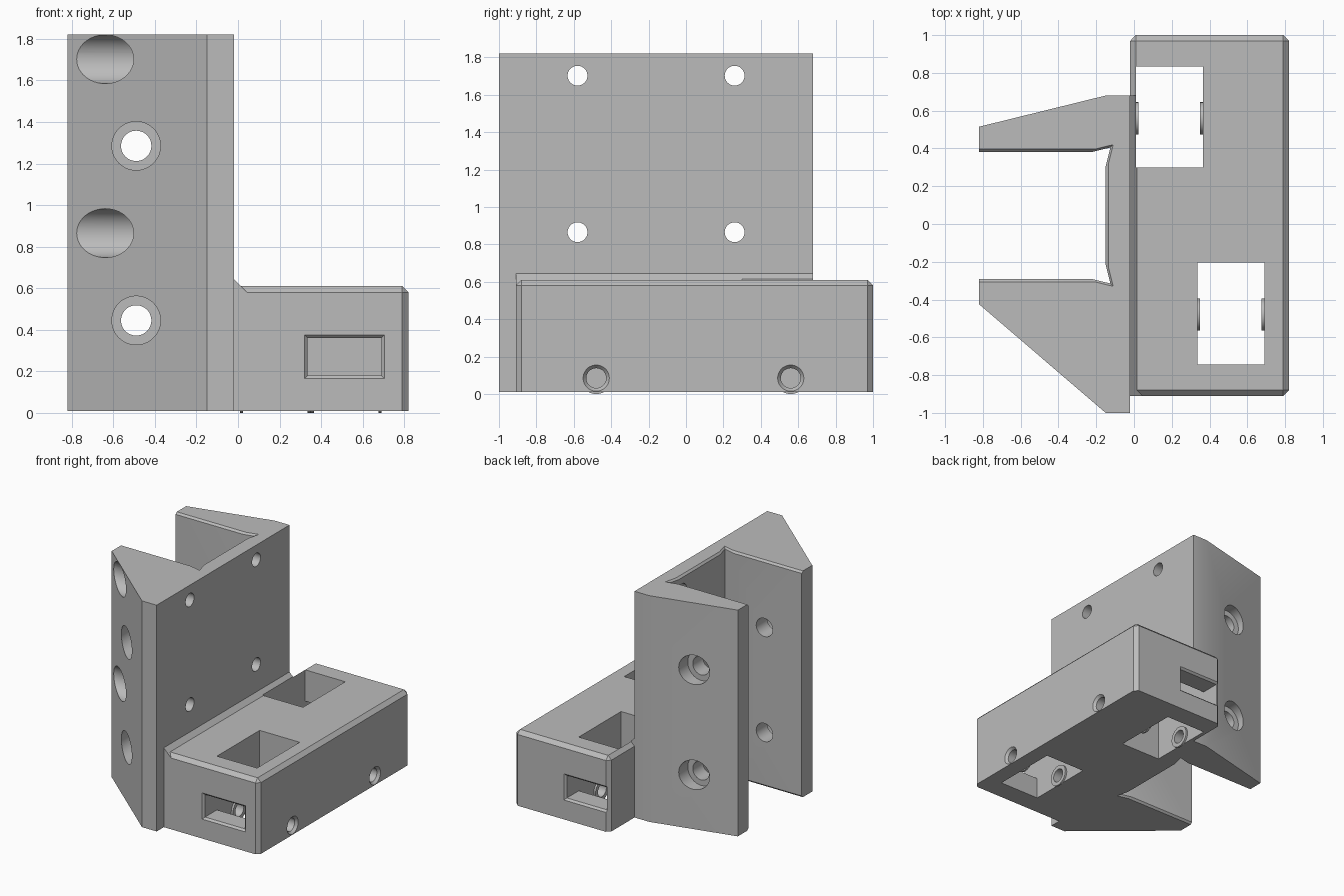
import bpy
import bmesh
import math
from mathutils import Matrix, Vector

cube = bpy.data.objects.get("Cube")
if cube:
    bpy.data.objects.remove(cube, do_unlink=True)

grey = bpy.data.materials.new("plain grey")
grey.use_nodes = True
GREY = (0.5, 0.5, 0.5, 1)
grey.diffuse_color = GREY
grey.node_tree.nodes["Principled BSDF"].inputs["Base Color"].default_value = GREY

BOTTOM, TOP, DECK = 0.01, 1.82, 0.61


def finish(name, bm):
    bmesh.ops.recalc_face_normals(bm, faces=bm.faces)
    mesh = bpy.data.meshes.new(name)
    bm.to_mesh(mesh)
    bm.free()
    mesh.materials.append(grey)
    obj = bpy.data.objects.new(name, mesh)
    bpy.context.scene.collection.objects.link(obj)
    return obj


def loft(name, rings):
    """Solid skinned through rings with equal point counts."""
    bm = bmesh.new()
    loops = [[bm.verts.new(p) for p in ring] for ring in rings]
    n = len(loops[0])
    for a, b in zip(loops, loops[1:]):
        for i in range(n):
            j = (i + 1) % n
            bm.faces.new((a[i], a[j], b[j], b[i]))
    bm.faces.new(loops[0][::-1])
    bm.faces.new(loops[-1])
    return finish(name, bm)


def rect(x0, x1, z0, z1, y):
    return [(x0, y, z0), (x1, y, z0), (x1, y, z1), (x0, y, z1)]


def rod(name, start, end, r1, r2=None, sides=48):
    """Cylinder or cone between two points."""
    start, end = Vector(start), Vector(end)
    axis = end - start
    turn = Vector((0, 0, 1)).rotation_difference(axis).to_matrix().to_4x4()
    bm = bmesh.new()
    bmesh.ops.create_cone(bm, cap_ends=True, segments=sides, radius1=r1,
                          radius2=r1 if r2 is None else r2, depth=axis.length,
                          matrix=Matrix.Translation((start + end) / 2) @ turn)
    return finish(name, bm)


def combine(obj, tools, operation="DIFFERENCE"):
    """Apply booleans to the object."""
    for tool in tools:
        tool.hide_render = True
        mod = obj.modifiers.new("cut", "BOOLEAN")
        mod.solver = "EXACT"
        mod.operation = operation
        mod.object = tool
    graph = bpy.context.evaluated_depsgraph_get()
    graph.update()
    mesh = bpy.data.meshes.new_from_object(obj.evaluated_get(graph))
    obj.modifiers.clear()
    obj.data = mesh


# Upright bracket with two tapered arms
outline = [(-0.82, 0.515), (-0.15, 0.68), (-0.02, 0.68), (-0.02, -1),
           (-0.15, -1), (-0.82, -0.425)]
bracket = loft("upright_bracket", [[(x, y, z) for x, y in outline] for z in (BOTTOM, TOP)])

# Channel with relieved corners and chamfered ends
MID = 0.045
half = [(-0.9, 0.337), (-0.22, 0.337), (-0.125, 0.36), (-0.15, 0.26)]
channel_shape = half + [(x, -y) for x, y in reversed(half)]


def channel_ring(z, grow):
    return [(x + grow, MID + y + math.copysign(grow, y), z) for x, y in channel_shape]


channel = loft("channel_cutter", [
    channel_ring(BOTTOM - 0.01, 0.025), channel_ring(BOTTOM + 0.015, 0),
    channel_ring(TOP - 0.015, 0), channel_ring(TOP + 0.01, 0.025)])
bracket_cuts = [channel]

# Cross bolts through the arms, counterbored on the outside
for z in (0.445, 1.285):
    bracket_cuts += [rod("arm_hole_cutter", (-0.49, -1.2, z), (-0.49, 1, z), 0.073),
                     rod("front_bore_cutter", (-0.49, -1.2, z), (-0.49, -0.43, z), 0.117),
                     rod("back_bore_cutter", (-0.49, 0.51, z), (-0.49, 1, z), 0.117)]

# Mounting holes through the web, with deep bores in the front arm
for z in (0.865, 1.702):
    for y in (-0.58, 0.26):
        bracket_cuts.append(rod("web_hole_cutter", (-0.3, y, z), (0.1, y, z), 0.053))
    bracket_cuts.append(rod("deep_bore_cutter", (-1, -0.58, z), (-0.15, -0.58, z), 0.1175))

# Base block with chamfered top and upright edges
bm = bmesh.new()
size = Vector((0.84, 1.91, DECK - BOTTOM))
centre = Vector((0.4, 0.045, (DECK + BOTTOM) / 2))
bmesh.ops.create_cube(bm, size=1, matrix=Matrix.Translation(centre) @ Matrix.Diagonal(size).to_4x4())
edges = []
for e in bm.edges:
    m = (e.verts[0].co + e.verts[1].co) / 2 - centre
    front_left = m.x < -0.1 and m.y < -0.1
    if m.z > 0.1 or (abs(m.z) < 0.1 and not front_left):
        edges.append(e)
bmesh.ops.bevel(bm, geom=edges, offset=0.03, segments=1, affect="EDGES")
base = finish("base_block", bm)

# Fillet wedge between base and bracket
wedge = loft("corner_wedge", [[(-0.02, y, 0.57), (0.055, y, 0.57), (-0.02, y, 0.645)]
                              for y in (-0.91, 0.68)])
combine(base, [wedge], "UNION")

# Pockets, side windows and axle holes
# Each entry: pocket x, pocket y range, axle y, outer face y, inward direction
pockets = [(0.01, 0.30, 0.835, 0.56, 1.0, -1), (0.335, -0.745, -0.205, -0.48, -0.91, 1)]
WIDTH, AXLE_Z = 0.355, 0.085
base_cuts, axle_cuts, bosses = [], [], []
for x0, y0, y1, axle_y, face_y, inward in pockets:
    x1 = x0 + WIDTH
    base_cuts.append(loft("pocket_cutter", [rect(x0, x1, -0.2, 0.9, y) for y in (y0, y1)]))
    base_cuts.append(loft("window_cutter", [
        rect(x0 - 0.03, x1 + 0.03, 0.15, 0.39, face_y - 0.015 * inward),
        rect(x0, x1, 0.18, 0.36, face_y + 0.015 * inward),
        rect(x0, x1, 0.18, 0.36, (y0 + y1) / 2)]))
    axle = rod("axle_cutter", (x0 - 0.1, axle_y, AXLE_Z), (0.9, axle_y, AXLE_Z), 0.053)
    axle_cuts.append(axle)
    base_cuts += [axle, rod("countersink_cutter", (0.80, axle_y, AXLE_Z),
                            (0.84, axle_y, AXLE_Z), 0.053, 0.087)]
    # Thrust bosses on both pocket walls
    for side, x in (("left", x1 - 0.015), ("right", x0)):
        boss = rod("axle_boss_" + side, (x, axle_y, AXLE_Z), (x + 0.015, axle_y, AXLE_Z), 0.085)
        combine(boss, [axle])
        bosses.append(boss)

combine(base, base_cuts)
combine(bracket, bracket_cuts + axle_cuts[:1])

# Remove the cutters and keep hard edges crisp
for tool in {wedge, *bracket_cuts, *base_cuts}:
    bpy.data.objects.remove(tool, do_unlink=True)
bpy.ops.object.select_all(action="DESELECT")
for obj in [bracket, base] + bosses:
    obj.select_set(True)
bpy.context.view_layer.objects.active = base
bpy.ops.object.shade_smooth_by_angle(angle=math.radians(25))
